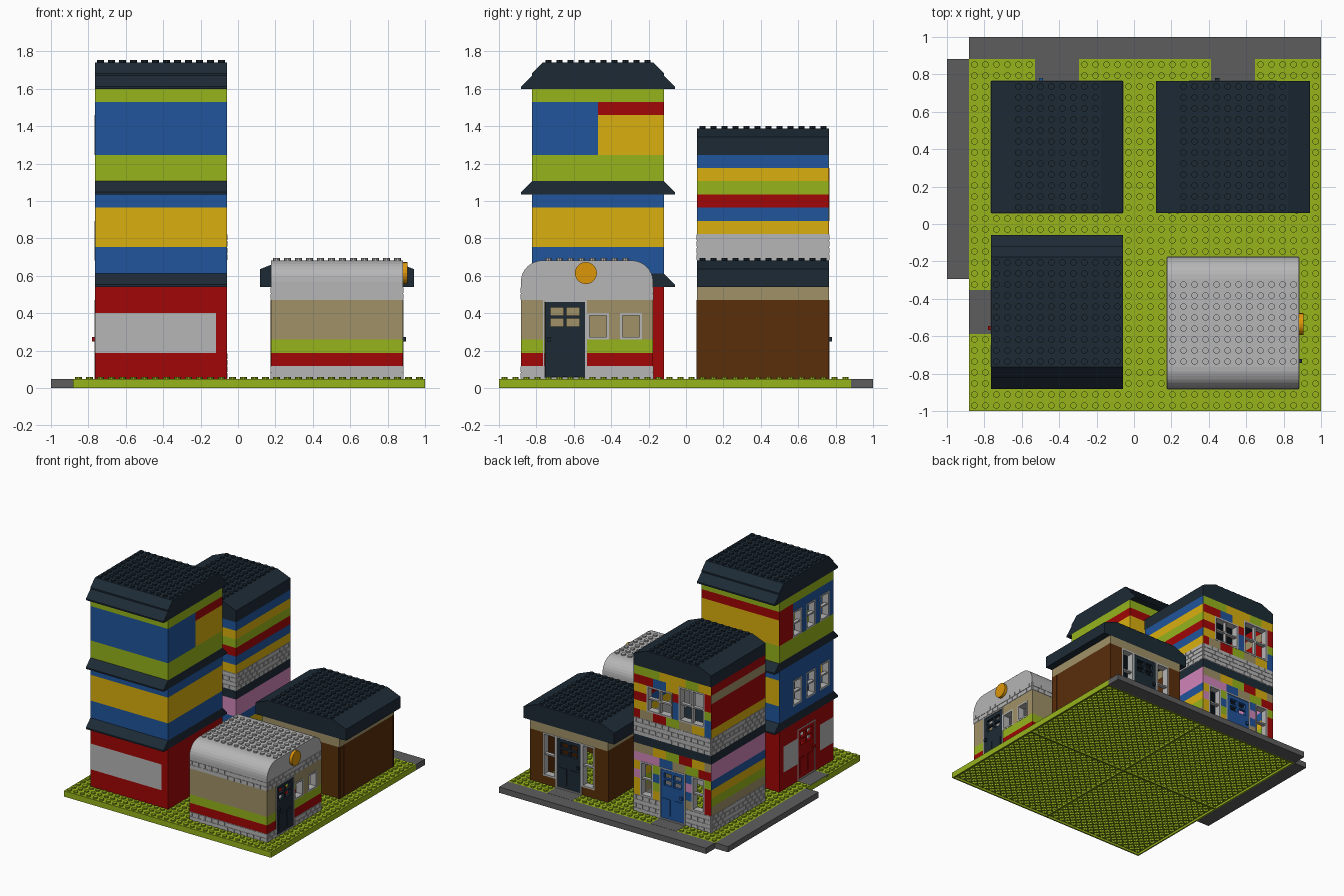
import bpy, bmesh, math, random

if "Cube" in bpy.data.objects:
    bpy.data.objects.remove(bpy.data.objects["Cube"])
random.seed(4)

# All sizes below are in stud widths (17 per unit); walls are counted in courses 1.2 high
HEX = dict(red='a00f0f', blue='25559a', yellow='d9ae16', lime='95b221', dark='222e38', tan='9e9068',
           brown='5a3212', light='b4b4b4', path='5e5e5e', pink='d084b8', orange='dd9512')
parts = {}


def Z(r):
    return 0.8 + 1.2 * r


def prism(name, col, A, B, caps=True):
    vs, fs = parts.setdefault((name, col), ([], []))
    o, n = len(vs), len(A)
    vs += A + B
    fs += [(o + i, o + (i + 1) % n, o + n + (i + 1) % n, o + n + i) for i in range(n)]
    if caps:
        fs += [tuple(range(o + n - 1, o - 1, -1)), tuple(range(o + n, o + 2 * n))]


def box(name, col, x0, x1, y0, y1, z0, z1):
    q = [(x0, y0), (x1, y0), (x1, y1), (x0, y1)]
    prism(name, col, [(x, y, z0) for x, y in q], [(x, y, z1) for x, y in q])


def cyl(name, col, x, y, z0, z1, r, n=10, caps=True):
    q = [(x + r * math.cos(2 * math.pi * i / n), y + r * math.sin(2 * math.pi * i / n)) for i in range(n)]
    prism(name, col, [(a, b, z0) for a, b in q], [(a, b, z1) for a, b in q], caps)


def studs(name, col, x0, x1, y0, y1, z, skip=lambda x, y: False):
    for i in range(x0, x1):
        for j in range(y0, y1):
            if not skip(i, j):
                cyl(name, col, i + .5, j + .5, z - .02, z + .2, .3)


def sbox(name, col, b, side, u0, u1, z0, z1, d0, d1):
    """Box on one wall: u along the wall, d outward from its face."""
    x0, x1, y0, y1 = b
    if side == 'x+':
        box(name, col, x1 + d0, x1 + d1, u0, u1, z0, z1)
    elif side == 'x-':
        box(name, col, x0 - d1, x0 - d0, u0, u1, z0, z1)
    elif side == 'y+':
        box(name, col, u0, u1, y1 + d0, y1 + d1, z0, z1)
    else:
        box(name, col, u0, u1, y0 - d1, y0 - d0, z0, z1)


def masonry(name, b, side, u0, u1, r):
    # staggered raised blocks, two rows per course
    for k in range(2):
        u = u0 + .06 - .5 * k
        while u < u1:
            a, c = max(u, u0 + .06), min(u + .9, u1 - .06)
            if c - a > .2:
                sbox(name, 'light', b, side, a, c, Z(r) + .6 * k + .05, Z(r) + .6 * k + .55, -.1, .06)
            u += 1


def walls(name, b, rows, colour, holes=()):
    for side in ('x+', 'x-', 'y+', 'y-'):
        lo, hi = (b[2], b[3]) if side[0] == 'x' else (b[0], b[1])
        for r in rows:
            def c_at(u):
                if any(s == side and a <= u < e and f <= r < t for s, a, e, f, t in holes):
                    return None
                return colour(side, r, u)
            start = lo
            for u in range(lo, hi):
                c = c_at(u)
                if u + 1 == hi or c_at(u + 1) != c:
                    if c:
                        e0, e1 = max(start, lo + .03), min(u + 1, hi - .03)
                        real = 'light' if c == 'stone' else c
                        sbox(name + '_wall', real, b, side, e0, e1, Z(r), Z(r + 1), -1, 0)
                        if c == 'stone':
                            masonry(name + '_stone', b, side, start, u + 1, r)
                    start = u + 1


def frame(name, col, b, side, u0, u1, z0, z1, t, d0, d1):
    sbox(name, col, b, side, u0, u0 + t, z0, z1, d0, d1)
    sbox(name, col, b, side, u1 - t, u1, z0, z1, d0, d1)
    sbox(name, col, b, side, u0 + t, u1 - t, z0, z0 + t, d0, d1)
    sbox(name, col, b, side, u0 + t, u1 - t, z1 - t, z1, d0, d1)


def window(name, b, hole):
    s, u0, u1, r0, r1 = hole
    frame(name + '_window', 'light', b, s, u0, u1, Z(r0), Z(r1), .22, -.95, .04)
    if u1 - u0 > 2:
        m = (u0 + u1) / 2
        sbox(name + '_window', 'light', b, s, m - .12, m + .12, Z(r0), Z(r1), -.6, -.1)
    if r1 - r0 > 2:
        m = Z((r0 + r1) / 2)
        sbox(name + '_window', 'light', b, s, u0, u1, m - .1, m + .1, -.6, -.1)


def door(name, b, hole, col):
    s, u0, u1, r0, r1 = hole
    z0, z1 = Z(r0), Z(r1)
    frame(name + '_door_frame', 'light', b, s, u0, u1, z0, z1, .16, -.95, .04)
    n = name + '_door'
    a, e, top = u0 + .2, u1 - .2, z1 - .2
    sbox(n, col, b, s, a, e, z0 + .2, z0 + 4.3, -.45, -.02)
    frame(n, col, b, s, a, e, z0 + 4.3, top, .5, -.45, -.02)
    m, h = (a + e) / 2, (z0 + 4.3 + top) / 2
    sbox(n, col, b, s, m - .15, m + .15, z0 + 4.3, top, -.44, -.03)
    sbox(n, col, b, s, a, e, h - .13, h + .13, -.43, -.04)
    for k in (0, 1):   # raised lower panels
        sbox(n, col, b, s, (a, m)[k] + .3, (m, e)[k] - .3, z0 + .7, z0 + 3, -.1, .05)
    sbox(n, col, b, s, u0 + .35, u0 + .75, z0 + 3.45, z0 + 3.85, -.1, .25)


# ---- base slab with hollow underside, paths and studs
box('base', 'lime', 2, 34, 0, 32, .3, .8)
for y in (0, 15.85, 31.8):
    box('base_rim', 'lime', 2, 34, y, y + .2, 0, .35)
for x in (2, 17.85, 33.8):
    box('base_rim', 'lime', x, x + .2, 0, 32, 0, .35)
for i in range(3, 34):
    for j in range(1, 32):
        cyl('base_tubes', 'lime', i, j, 0, .32, .4, 8, False)
box('back_path', 'path', 2, 34, 32, 34, 0, .8)
box('side_path', 'path', 0, 2, 12, 32, 0, .8)
spurs = [(2, 4, 7, 11), (8, 12, 30, 32), (24, 28, 30, 32)]
for sp in spurs:
    box('door_path', 'path', *sp[:2], *sp[2:], .5, .82)
studs('base_studs', 'lime', 2, 34, 0, 32, .8,
      lambda x, y: any(a <= x < b and c <= y < d for a, b, c, d in spurs))

# ---- tower, front left: three storeys with sloped skirts
T = (4, 16, 3, 15)


def tower_col(s, r, u):
    if r < 7:
        if 2 <= r < 5 and ((s == 'y-' and u < 15) or (s == 'x-' and (u < 6 or 11 <= u < 14))):
            return 'light'
        return 'red'
    if r < 14:
        return 'yellow' if 10 <= r < 13 and s != 'x-' else 'blue'
    if r < 17 or r == 21:
        return 'lime'
    if s == 'y+' or (s == 'x+' and u >= 9):
        return 'red' if r == 20 else 'yellow'
    return 'red' if s == 'x-' and u >= 12 else 'blue'


t_win = [('x-', u, u + 2, r, r + 3) for r in (9, 17) for u in (4, 7, 10)]
t_door = ('x-', 7, 11, 0, 6)
walls('tower', T, [r for r in range(22) if r not in (7, 14)], tower_col, t_win + [t_door])
for w in t_win:
    window('tower', T, w)
door('tower', T, t_door, 'red')


def slab_y(name, col, x0, x1, prof):
    prism(name, col, [(x0, y, z) for y, z in prof], [(x1, y, z) for y, z in prof])


def mirrored(half, c):
    """Closed profile from its lower half, mirrored about c."""
    return half + [(2 * c - u, z) for u, z in reversed(half)]


for r in (7, 14):
    slab_y('tower_skirt', 'dark', 4, 16, mirrored([(2, Z(r)), (2, Z(r) + .2), (3, Z(r + 1))], 9))
slab_y('tower_roof', 'dark', 4, 16,
       mirrored([(2, Z(22)), (2, Z(22) + .2), (3, Z(23)), (3, Z(23) + .2), (4, Z(24))], 9))
studs('tower_roof_studs', 'dark', 4, 16, 4, 14, Z(24))

# ---- townhouse, back left: striped, patchwork street front
H = (4, 16, 18, 30)
low = ['tan', 'lime', 'yellow', 'blue', 'pink', 'pink']
left_up = ['yellow', 'red', 'red', 'red', 'tan', 'red']
right_up = ['yellow', 'blue', 'red', 'lime', 'yellow', 'blue']
patch = {(r, k): random.choice(['red', 'yellow', 'blue', 'lime', 'pink' if r < 8 else 'red', 'tan'])
         for r in range(17) for k in range(-1, 10)}


def house_col(s, r, u):
    if r < 2 or r in (9, 10):
        return 'stone'
    if r == 8:
        return 'dark'
    if s == 'y+':
        return patch[r, (u - 4 + r % 2) // 2]
    if r < 8:
        return low[r - 2]
    return (left_up if s == 'x-' else right_up)[r - 11]


h_win = [('y+', 5, 7, 2, 6), ('y+', 13, 15, 2, 6), ('y+', 5, 9, 12, 16), ('y+', 10, 14, 12, 15)]
h_door = ('y+', 8, 12, 0, 6)
walls('townhouse', H, range(17), house_col, h_win + [h_door])
for w in h_win:
    window('townhouse', H, w)
door('townhouse', H, h_door, 'blue')
box('townhouse_floor', 'dark', 5, 15, 19, 29, Z(8), Z(9))


def slab_x(name, col, y0, y1, prof):
    prism(name, col, [(x, y0, z) for x, z in prof], [(x, y1, z) for x, z in prof])


def low_roof(name, x0, x1, r):
    c = (x0 + x1) / 2
    slab_x(name, 'dark', 18, 30, mirrored([(x0, Z(r)), (x0, Z(r + 1) + .4), (x0 + 2, Z(r + 2))], c))
    studs(name + '_studs', 'dark', x0 + 2, x1 - 2, 18, 30, Z(r + 2))


low_roof('townhouse_roof', 4, 16, 17)

# ---- brown cabin, back right
C = (20, 32, 18, 30)
c_win = [('y+', 22, 24, 1, 6), ('y+', 28, 30, 1, 6)]
c_door = ('y+', 24, 28, 0, 6)
walls('cabin', C, range(7), lambda s, r, u: 'tan' if r == 6 else 'brown', c_win + [c_door])
for w in c_win:
    window('cabin', C, w)
door('cabin', C, c_door, 'dark')
for s, lo in (('x+', 18), ('x-', 18), ('y-', 20)):   # corner posts
    for u in (lo + .1, lo + .85, lo + 11.7):
        sbox('cabin_post', 'brown', C, s, u, u + .2, Z(0), Z(6), -.1, .06)
low_roof('cabin_roof', 19, 33, 7)

# ---- station, front right: curved roof and round clock
S = (20, 32, 2, 14)
s_cols = ['stone', 'red', 'lime', 'tan', 'tan', 'tan', 'stone']
s_win = [('x+', 8, 10, 3, 5), ('x+', 11, 13, 3, 5)]
s_door = ('x+', 4, 8, 0, 6)
walls('station', S, range(7), lambda s, r, u: s_cols[r], s_win + [s_door])
for w in s_win:
    window('station', S, w)
door('station', S, s_door, 'dark')
arc = [(4 - 2 * math.cos(a), Z(7) + .5 + 1.9 * math.sin(a)) for a in [math.pi / 16 * i for i in range(9)]]
slab_y('station_roof', 'light', 20, 32, mirrored([(2, Z(7))] + arc, 8))
studs('station_roof_studs', 'light', 20, 32, 4, 12, Z(9))
disc = [(7.9 + math.cos(math.pi * i / 10), 10.45 + math.sin(math.pi * i / 10)) for i in range(20)]
prism('station_clock', 'orange', [(31.9, y, z) for y, z in disc], [(32.4, y, z) for y, z in disc])

# ---- turn the collected parts into objects
mats = {}
for k, h in HEX.items():
    mats[k] = bpy.data.materials.new(k)
    mats[k].diffuse_color = [(int(h[i:i + 2], 16) / 255) ** 2.2 for i in (0, 2, 4)] + [1]
for (name, col), (vs, fs) in parts.items():
    me = bpy.data.meshes.new(name)
    me.from_pydata([(x / 17 - 1, y / 17 - 1, z / 17) for x, y, z in vs], [], fs)
    bm = bmesh.new()
    bm.from_mesh(me)
    bmesh.ops.recalc_face_normals(bm, faces=bm.faces)
    bm.to_mesh(me)
    bm.free()
    me.materials.append(mats[col])
    ob = bpy.data.objects.new(name + '_' + col, me)
    bpy.context.collection.objects.link(ob)

for m in bpy.data.materials:
    if m.users and not m.is_grease_pencil:
        m.use_nodes = True
        m.node_tree.nodes["Principled BSDF"].inputs["Base Color"].default_value = m.diffuse_color
